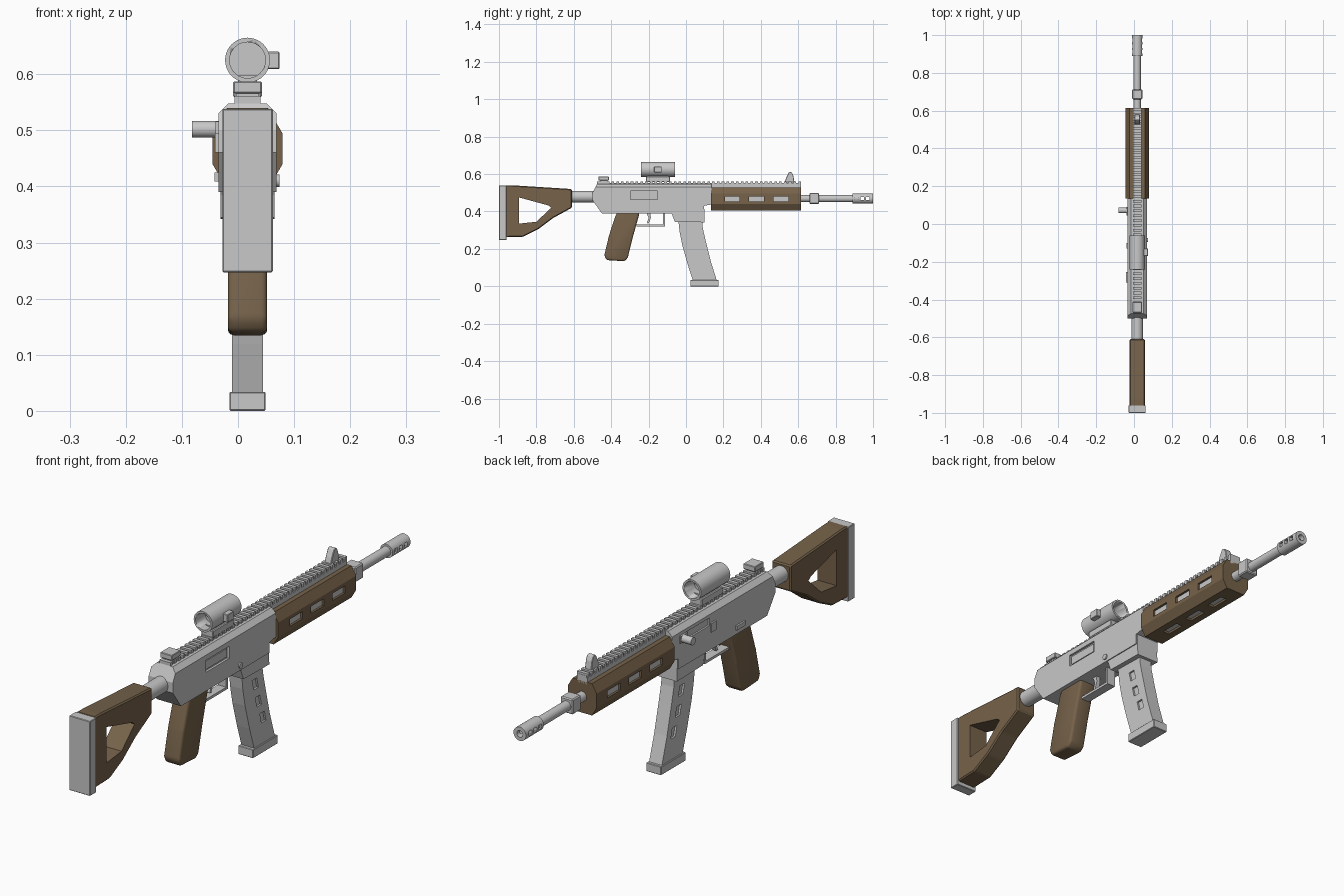
import bpy, bmesh, math
from mathutils import Matrix, Vector

old = bpy.data.objects.get("Cube")
if old:
    bpy.data.objects.remove(old, do_unlink=True)

CX = 0.017    # centre plane of the model
BORE = 0.469  # barrel height


def material(name, rgb):
    m = bpy.data.materials.new(name)
    m.use_nodes = True
    m.diffuse_color = (*rgb, 1)
    m.node_tree.nodes["Principled BSDF"].inputs["Base Color"].default_value = (*rgb, 1)
    return m


GREY = material("light grey metal", (0.58, 0.58, 0.58))
BROWN = material("brown polymer", (0.18, 0.122, 0.068))


def finish(name, bm, mat, smooth=False):
    bmesh.ops.recalc_face_normals(bm, faces=bm.faces)
    me = bpy.data.meshes.new(name)
    bm.to_mesh(me)
    bm.free()
    me.materials.append(mat)
    ob = bpy.data.objects.new(name, me)
    bpy.context.collection.objects.link(ob)
    if smooth:
        select(ob)
        bpy.ops.object.shade_smooth_by_angle(angle=math.radians(40))
    return ob


def select(ob):
    bpy.ops.object.select_all(action='DESELECT')
    ob.select_set(True)
    bpy.context.view_layer.objects.active = ob


def box(name, x, y, z, mat=GREY, bevel=0):
    """Box from (min, max) ranges."""
    bm = bmesh.new()
    bmesh.ops.create_cube(bm, size=1)
    for v in bm.verts:
        v.co = Vector([(a + b) / 2 + c * (b - a) for c, (a, b) in zip(v.co, (x, y, z))])
    if bevel:
        bmesh.ops.bevel(bm, geom=bm.edges[:], offset=bevel, segments=1, affect='EDGES')
    return finish(name, bm, mat)


def mid(half):
    return (CX - half, CX + half)


def extrude(name, points, vector, mat, bevel=0, segments=1, rule=None):
    """Extrude a closed outline, bevelling the edges that pass the rule."""
    bm = bmesh.new()
    face = bm.faces.new([bm.verts.new(p) for p in points])
    new = bmesh.ops.extrude_face_region(bm, geom=[face])["geom"]
    bmesh.ops.translate(bm, vec=vector, verts=[g for g in new if isinstance(g, bmesh.types.BMVert)])
    bmesh.ops.recalc_face_normals(bm, faces=bm.faces)
    if bevel:
        edges = [e for e in bm.edges if rule is None or rule(e)]
        bmesh.ops.bevel(bm, geom=edges, offset=bevel, segments=segments, profile=0.5, affect='EDGES')
    return finish(name, bm, mat, segments > 1)


def side_prism(name, outline, half, mat=GREY, **kw):
    return extrude(name, [(CX - half, y, z) for y, z in outline], (2 * half, 0, 0), mat, **kw)


def cyl(name, centre, radius, length, axis='Y', mat=GREY, sides=32):
    bm = bmesh.new()
    bmesh.ops.create_cone(bm, cap_ends=True, segments=sides, radius1=radius, radius2=radius, depth=length)
    turn = Matrix.Rotation(math.pi / 2, 4, 'X' if axis == 'Y' else 'Y')
    bmesh.ops.transform(bm, matrix=Matrix.Translation(centre) @ turn, verts=bm.verts)
    return finish(name, bm, mat, True)


def cut(ob, *cutters):
    for c in cutters:
        mod = ob.modifiers.new("cut", 'BOOLEAN')
        mod.operation, mod.solver, mod.object = 'DIFFERENCE', 'EXACT', c
        select(ob)
        bpy.ops.object.modifier_apply(modifier=mod.name)
        bpy.data.objects.remove(c, do_unlink=True)


# Stock: frame with an opening, butt plate and tube
stock = side_prism("stock", [(-0.965, 0.54), (-0.93, 0.54), (-0.61, 0.52), (-0.61, 0.42), (-0.71, 0.365),
                             (-0.79, 0.305), (-0.87, 0.265), (-0.965, 0.262)], 0.041, BROWN, bevel=0.005)
cut(stock, side_prism("opening", [(-0.893, 0.475), (-0.893, 0.335), (-0.80, 0.345),
                                  (-0.72, 0.42), (-0.735, 0.432)], 0.1, BROWN))
box("butt_plate", mid(0.045), (-1, -0.96), (0.247, 0.538), bevel=0.002)
cyl("stock_tube", (CX, -0.55, 0.479), 0.031, 0.16)

# Receiver with chamfered top edges, ejection port and handle slot
receiver = side_prism("receiver", [(-0.5, 0.50), (-0.475, 0.548), (0.135, 0.548), (0.135, 0.437),
                                   (0.095, 0.43), (0.095, 0.39), (-0.45, 0.39), (-0.5, 0.46)], 0.052,
                      bevel=0.018, rule=lambda e: all(v.co.z > 0.54 for v in e.verts)
                      and abs(e.verts[0].co.y - e.verts[1].co.y) > 0.1)
cut(receiver,
    box("port", (0.06, 0.1), (-0.297, -0.152), (0.463, 0.51)),
    box("slot", (-0.1, -0.028), (-0.095, 0.09), (0.487, 0.517)))
box("bolt", (0.04, 0.064), (-0.29, -0.16), (0.47, 0.503))
side_prism("magazine_well", [(-0.085, 0.40), (-0.075, 0.385), (-0.06, 0.345), (0.10, 0.342),
                             (0.097, 0.43), (-0.085, 0.43)], 0.048)

# Controls on both sides
cyl("pin_button", (0.068, -0.085, 0.41), 0.011, 0.012, 'X', sides=16)
cyl("charging_handle", (-0.057, 0.072, 0.502), 0.015, 0.05, 'X', sides=20)
box("handle_base", (-0.04, -0.025), (0.045, 0.09), (0.488, 0.516))
box("bolt_catch", (-0.041, -0.03), (-0.13, -0.10), (0.46, 0.495))
box("selector", (-0.042, -0.03), (-0.31, -0.255), (0.409, 0.425))

# Grip, trigger and guard
side_prism("grip", [(-0.36, 0.41), (-0.378, 0.375), (-0.412, 0.27), (-0.437, 0.165), (-0.425, 0.14),
                    (-0.33, 0.134), (-0.312, 0.15), (-0.285, 0.26), (-0.25, 0.385), (-0.25, 0.41)],
           0.035, BROWN, bevel=0.01, segments=3)
box("guard_bottom", mid(0.018), (-0.265, -0.113), (0.32, 0.33))
box("guard_front", mid(0.018), (-0.123, -0.113), (0.32, 0.40))
side_prism("trigger", [(-0.215, 0.40), (-0.20, 0.365), (-0.21, 0.338), (-0.20, 0.336),
                       (-0.188, 0.365), (-0.19, 0.40)], 0.008)

# Curved magazine with recessed windows on both sides
magazine = side_prism("magazine", [(-0.042, 0.36), (-0.034, 0.29), (-0.02, 0.22), (0.008, 0.12), (0.04, 0.02),
                                   (0.168, 0.02), (0.132, 0.135), (0.105, 0.245), (0.09, 0.31), (0.085, 0.36)],
                      0.0275)
for y, z in ((0.043, 0.282), (0.062, 0.208), (0.09, 0.135)):
    for s in (-1, 1):
        window = [(CX + s * 0.02, y + a + b * 0.25, z - b) for a, b in
                  ((-0.014, -0.02), (0.014, -0.02), (0.014, 0.02), (-0.014, 0.02))]
        cut(magazine, extrude("window", window, (s * 0.05, 0, 0), GREY))
box("magazine_base", mid(0.032), (0.023, 0.175), (0.0, 0.034), bevel=0.002)


# Eight-sided handguard with slots that show a grey core
def octagon(name, scale, y0, y1, mat):
    quarter = [(0.062, 0.028), (0.042, 0.062)]
    ring = quarter + [(-a, b) for a, b in reversed(quarter)]
    ring += [(-a, -b) for a, b in ring]
    return extrude(name, [(CX + a * scale, y0, 0.467 + b * scale) for a, b in ring], (0, y1 - y0, 0), mat)


guard = octagon("handguard", 1, 0.135, 0.615, BROWN)
for y in (0.247, 0.377, 0.508):
    span = (y - 0.039, y + 0.039)
    cut(guard,
        box("slot", (CX + 0.047, 0.1), span, (0.453, 0.481), BROWN),
        box("slot", (-0.1, CX - 0.047), span, (0.453, 0.481), BROWN),
        box("slot", mid(0.014), span, (0.38, 0.42), BROWN))
octagon("handguard_core", 0.86, 0.15, 0.60, GREY)

# Barrel, gas block and vented muzzle
cyl("barrel", (CX, 0.76, BORE), 0.019, 0.34)
box("gas_block", mid(0.027), (0.66, 0.712), (0.44, 0.499), bevel=0.004)
muzzle = cyl("muzzle", (CX, 0.945, BORE), 0.027, 0.11, sides=24)
cut(muzzle, cyl("bore", (CX, 1.0, BORE), 0.013, 0.18, sides=24))
for y in (0.912, 0.942, 0.972):
    cut(muzzle, box("vent", mid(0.05), (y - 0.009, y + 0.009), (BORE - 0.009, BORE + 0.009)))

# Toothed top rail
box("rail_base", mid(0.019), (-0.475, 0.615), (0.52, 0.553))
box("rail_flange", mid(0.0235), (-0.475, 0.615), (0.52, 0.546))
tooth = box("rail_teeth", mid(0.0235), (-0.475, -0.461), (0.546, 0.561))
array = tooth.modifiers.new("repeat", 'ARRAY')
array.use_relative_offset = False
array.use_constant_offset = True
array.constant_offset_displace = (0, 0.0256, 0)
array.count = 43

# Rear and front sights
box("rear_sight", mid(0.0255), (-0.468, -0.413), (0.566, 0.587), bevel=0.002)
box("rear_sight_foot", mid(0.02), (-0.46, -0.42), (0.55, 0.57))
side_prism("front_sight", [(0.527, 0.555), (0.535, 0.58), (0.548, 0.606), (0.555, 0.612), (0.566, 0.608),
                           (0.574, 0.592), (0.58, 0.555)], 0.014, bevel=0.002)

# Hollow scope on a mount with a side knob
scope = cyl("scope", (CX, -0.15, 0.625), 0.04, 0.18, sides=40)
for y in (-0.24, -0.06):
    cut(scope, cyl("lens_recess", (CX, y, 0.625), 0.032, 0.12, sides=40))
box("scope_mount", mid(0.0255), (-0.215, -0.085), (0.558, 0.586), bevel=0.003)
box("scope_neck", mid(0.017), (-0.205, -0.095), (0.58, 0.598))
box("scope_knob", (0.05, 0.074), (-0.17, -0.13), (0.609, 0.64), bevel=0.002)
